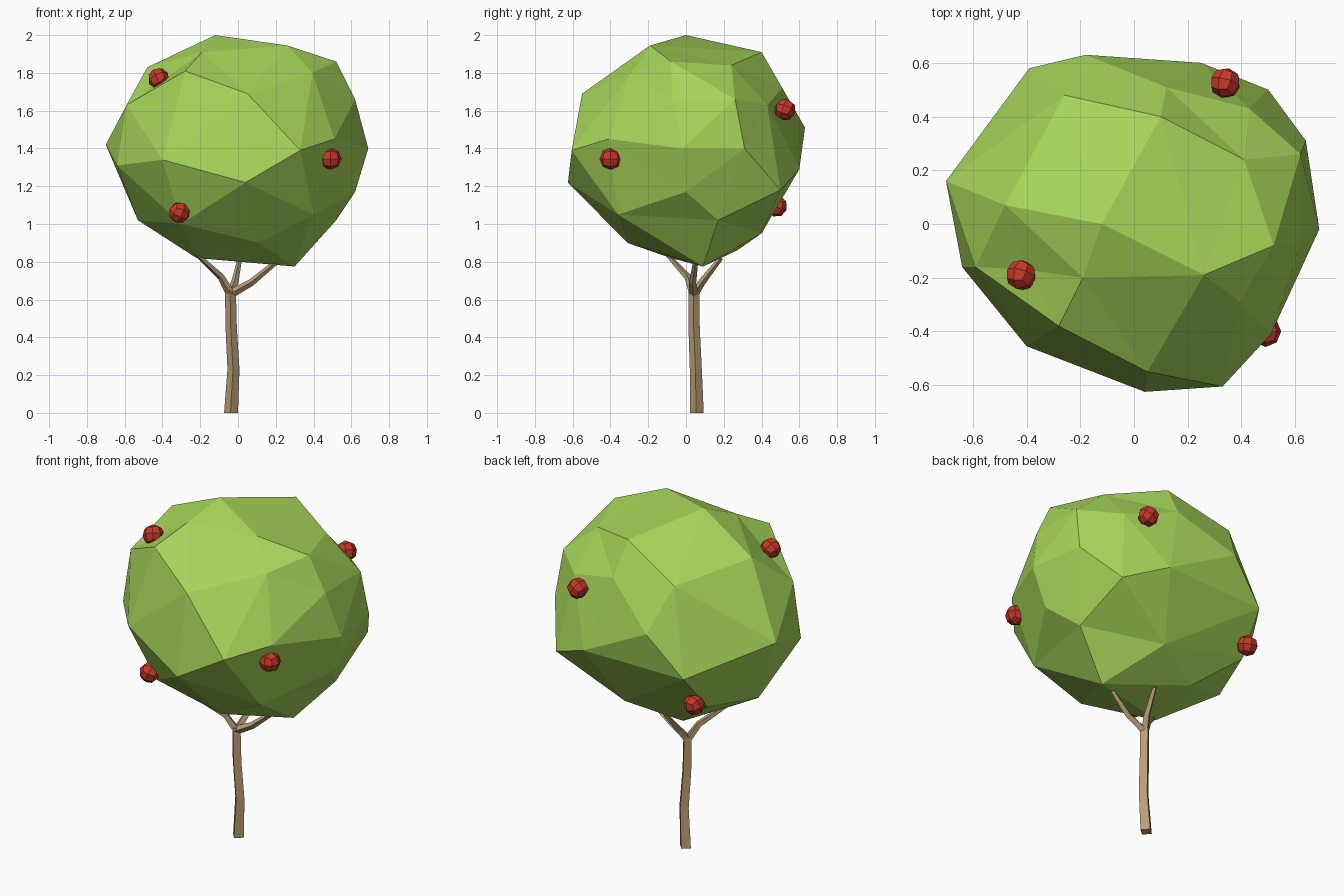
import bpy, bmesh, math, random
from mathutils import Vector, Euler

if "Cube" in bpy.data.objects:
    bpy.data.objects.remove(bpy.data.objects["Cube"])

random.seed(4)


def material(name, rgb):
    m = bpy.data.materials.new(name)
    m.diffuse_color = (*rgb, 1)
    m.use_nodes = True
    m.node_tree.nodes["Principled BSDF"].inputs["Base Color"].default_value = m.diffuse_color
    return m


GREEN = material("leaf green", (0.38, 0.67, 0.10))
BROWN = material("bark brown", (0.48, 0.34, 0.18))
RED = material("fruit red", (0.56, 0.038, 0.022))


def finish(name, bm, mat):
    bmesh.ops.recalc_face_normals(bm, faces=bm.faces)
    me = bpy.data.meshes.new(name)
    bm.to_mesh(me)
    bm.free()
    me.materials.append(mat)
    ob = bpy.data.objects.new(name, me)
    bpy.context.collection.objects.link(ob)
    return ob


def tube(name, path, radii, sides, mat, level=False):
    """Faceted tapered tube along a path."""
    bm = bmesh.new()
    pts = [Vector(p) for p in path]
    rings = []
    for i, (p, r) in enumerate(zip(pts, radii)):
        d = pts[min(i + 1, len(pts) - 1)] - pts[max(i - 1, 0)]
        q = Vector((0, 0, 1)).rotation_difference(Vector((0, 0, 1)) if level else d)
        ring = []
        for k in range(sides):
            a = math.tau * k / sides - 1.65
            ring.append(bm.verts.new(p + q @ Vector((math.cos(a) * r, math.sin(a) * r, 0))))
        rings.append(ring)
    for a, b in zip(rings, rings[1:]):
        for k in range(sides):
            n = (k + 1) % sides
            bm.faces.new((a[k], a[n], b[n], b[k]))
    bm.faces.new(rings[0])
    bm.faces.new(rings[-1])
    return finish(name, bm, mat)


# Foliage: key corners of the crown, skinned by direction from its centre
CORNERS = [
    # top
    (-.12, 0, 2.0), (.26, -.19, 1.945), (-.19, -.20, 1.91), (.10, .40, 1.91),
    (.41, .24, 1.84), (.52, -.08, 1.86), (-.48, .07, 1.83), (-.28, -.38, 1.81),
    (-.26, .48, 1.76), (.395, -.29, 1.80), (-.40, -.17, 1.76),
    # middle
    (.05, -.55, 1.69), (-.59, -.16, 1.63), (.62, .26, 1.66), (.12, .51, 1.72),
    (.62, -.07, 1.66), (.43, .43, 1.63),
    (.33, -.605, 1.39), (.51, -.41, 1.45), (.69, -.02, 1.40), (.64, .31, 1.40),
    (-.18, .63, 1.51), (-.39, .58, 1.28), (-.70, .16, 1.42), (-.64, -.16, 1.31),
    (-.40, -.455, 1.34), (.25, .60, 1.29), (.50, .50, 1.18), (.04, -.625, 1.22),
    # underside
    (.62, 0, 1.17), (.52, .17, 1.02), (-.53, .08, 1.02), (.40, -.36, 1.05),
    (-.30, -.33, 1.0), (.11, -.31, .90), (-.22, -.08, .82), (.30, .09, .775),
    (-.42, .40, 1.06), (-.17, .27, .86), (.12, .40, .95),
]
centre = Vector((0, 0, 1.4))
bm = bmesh.new()
real = {}
for c in CORNERS:
    v = bm.verts.new(centre + (Vector(c) - centre).normalized())
    real[v] = Vector(c)
bmesh.ops.convex_hull(bm, input=bm.verts)
for v in bm.verts:
    v.co = real[v]
finish("foliage", bm, GREEN)

# Trunk and three branches
tube("trunk", [(-.037, .057, 0), (-.024, .052, .23), (-.036, .043, .45), (-.04, .042, .65)],
     [.037, .032, .030, .029], 4, BROWN, level=True)
FORK = (-.04, .042, .63)
for name, bend, tip in [
    ("left_branch", (-.09, .01, .72), (-.22, -.10, .84)),
    ("right_branch", (.07, .035, .69), (.24, .055, .83)),
    ("back_branch", (-.015, .09, .70), (.01, .185, .82)),
]:
    tube(name, [FORK, bend, tip], [.024, .019, .012], 4, BROWN)

# Fruit: rounded-off cubes with a random tilt
for i, p in enumerate([(.49, -.40, 1.345), (.34, .525, 1.605), (-.42, -.19, 1.77),
                       (-.31, -.38, 1.06), (-.39, .48, 1.095)]):
    bm = bmesh.new()
    bmesh.ops.create_cube(bm, size=1)
    bmesh.ops.subdivide_edges(bm, edges=bm.edges[:], cuts=1, use_grid_fill=True)
    for v in bm.verts:
        v.co = v.co.normalized() * .058
    ob = finish(f"fruit_{i + 1}", bm, RED)
    ob.location = p
    if i:
        ob.rotation_euler = Euler([random.uniform(-.6, .6) for _ in range(3)])
